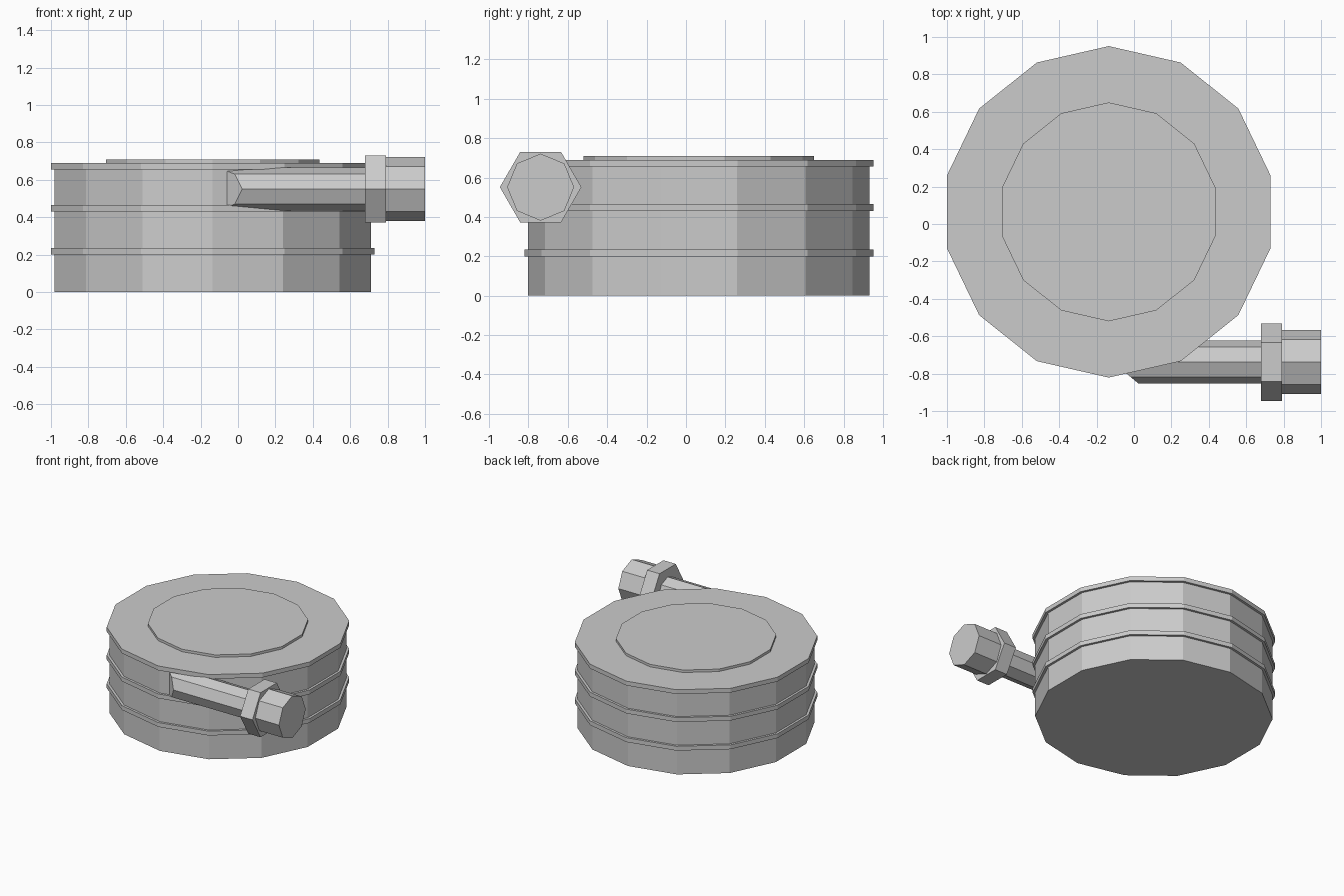
import bpy
import math

cube = bpy.data.objects.get("Cube")
if cube:
    bpy.data.objects.remove(cube, do_unlink=True)

grey = bpy.data.materials.new("plain grey")
grey.use_nodes = True
colour = (0.6, 0.6, 0.6, 1)
grey.diffuse_color = colour
grey.node_tree.nodes["Principled BSDF"].inputs["Base Color"].default_value = colour

DRUM_X, DRUM_Y = -0.135, 0.065
PIPE_Y, PIPE_Z = -0.738, 0.551


def prism(name, sides, radius, start, end, along_x=False):
    """Flat-sided cylinder, upright on the drum axis or lying on the pipe axis."""
    middle = (start + end) / 2
    place = (middle, PIPE_Y, PIPE_Z) if along_x else (DRUM_X, DRUM_Y, middle)
    bpy.ops.mesh.primitive_cylinder_add(
        vertices=sides, radius=radius, depth=end - start, location=place,
        rotation=(0, math.pi / 2 if along_x else 0, 0))
    part = bpy.context.object
    bpy.ops.object.transform_apply(location=True, rotation=True, scale=True)
    part.name = name
    part.data.materials.append(grey)
    return part


# Drum with its lid and two raised hoops
prism("drum_body", 14, 0.867, 0, 0.67)
prism("drum_lid", 14, 0.886, 0.655, 0.69)
prism("upper_hoop", 14, 0.886, 0.43, 0.465)
prism("lower_hoop", 14, 0.886, 0.2, 0.235)
prism("lid_disc", 14, 0.585, 0.68, 0.71)

# Side pipe, its inner end cut at a slant where it enters the drum
pipe = prism("side_pipe", 8, 0.114, 0, 0.7, along_x=True)
for vert in pipe.data.vertices:
    if vert.co.x < 0.1:
        vert.co.x = 0.02 - 1.2 * (vert.co.y + 0.85)

# Nut and end cap
prism("pipe_nut", 6, 0.207, 0.68, 0.79, along_x=True)
prism("pipe_cap", 8, 0.17, 0.78, 1.0, along_x=True)
